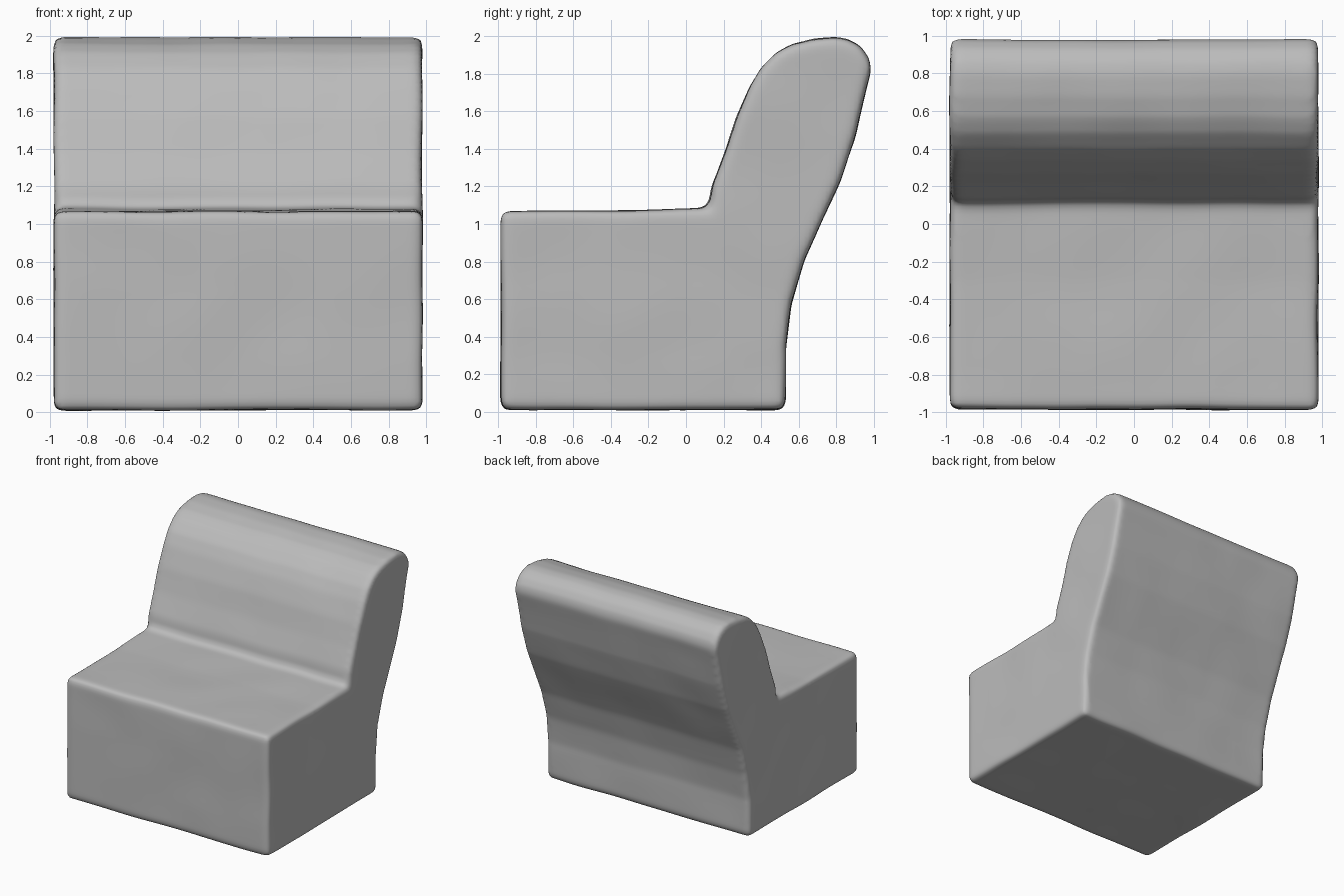
import bpy
from mathutils import Vector, noise

cube = bpy.data.objects.get("Cube")
if cube:
    bpy.data.objects.remove(cube, do_unlink=True)

# Upholstery colour
grey = bpy.data.materials.new("soft grey upholstery")
grey.use_nodes = True
grey.diffuse_color = (0.5, 0.5, 0.5, 1)
grey.node_tree.nodes["Principled BSDF"].inputs["Base Color"].default_value = (0.5, 0.5, 0.5, 1)

# Side profile (y, z): base, raked back, rounded top, backrest front, seat
PROFILE = [
    (-0.985, 0.012), (0.527, 0.012), (0.53, 0.35), (0.56, 0.57), (0.63, 0.81),
    (0.73, 1.03), (0.82, 1.23), (0.90, 1.47), (0.95, 1.68), (0.985, 1.82),
    (0.975, 1.88), (0.93, 1.945), (0.87, 1.98), (0.8, 1.995), (0.68, 1.985),
    (0.56, 1.955), (0.48, 1.91), (0.4, 1.83), (0.34, 1.73), (0.27, 1.57),
    (0.21, 1.38), (0.14, 1.2), (0.122, 1.085), (-0.3, 1.07), (-0.985, 1.067),
]
HALF_WIDTH = 0.978

# Extrude the profile across the width
n = len(PROFILE)
verts = [(x, y, z) for x in (-HALF_WIDTH, HALF_WIDTH) for y, z in PROFILE]
faces = [tuple(reversed(range(n))), tuple(range(n, 2 * n))]
faces += [(i, (i + 1) % n, n + (i + 1) % n, n + i) for i in range(n)]
mesh = bpy.data.meshes.new("padded_chair")
mesh.from_pydata(verts, [], faces)
mesh.materials.append(grey)
chair = bpy.data.objects.new("padded_chair", mesh)
bpy.context.collection.objects.link(chair)
bpy.context.view_layer.objects.active = chair
chair.select_set(True)

# Soft rounded edges on an even mesh
bevel = chair.modifiers.new("soft_edges", 'BEVEL')
bevel.width = 0.04
bevel.segments = 4
bevel.limit_method = 'ANGLE'
bevel.angle_limit = 0.75
bevel.use_clamp_overlap = False
remesh = chair.modifiers.new("even_mesh", 'REMESH')
remesh.mode = 'VOXEL'
remesh.voxel_size = 0.022
smooth = chair.modifiers.new("soften", 'SMOOTH')
smooth.iterations = 4
for name in ("soft_edges", "even_mesh", "soften"):
    bpy.ops.object.modifier_apply(modifier=name)

# Slight hand-stuffed unevenness
for v in chair.data.vertices:
    v.co += 0.007 * noise.noise_vector(Vector(v.co) * 2.6)
    v.co.z = max(v.co.z, 0)

bpy.ops.object.shade_smooth()
